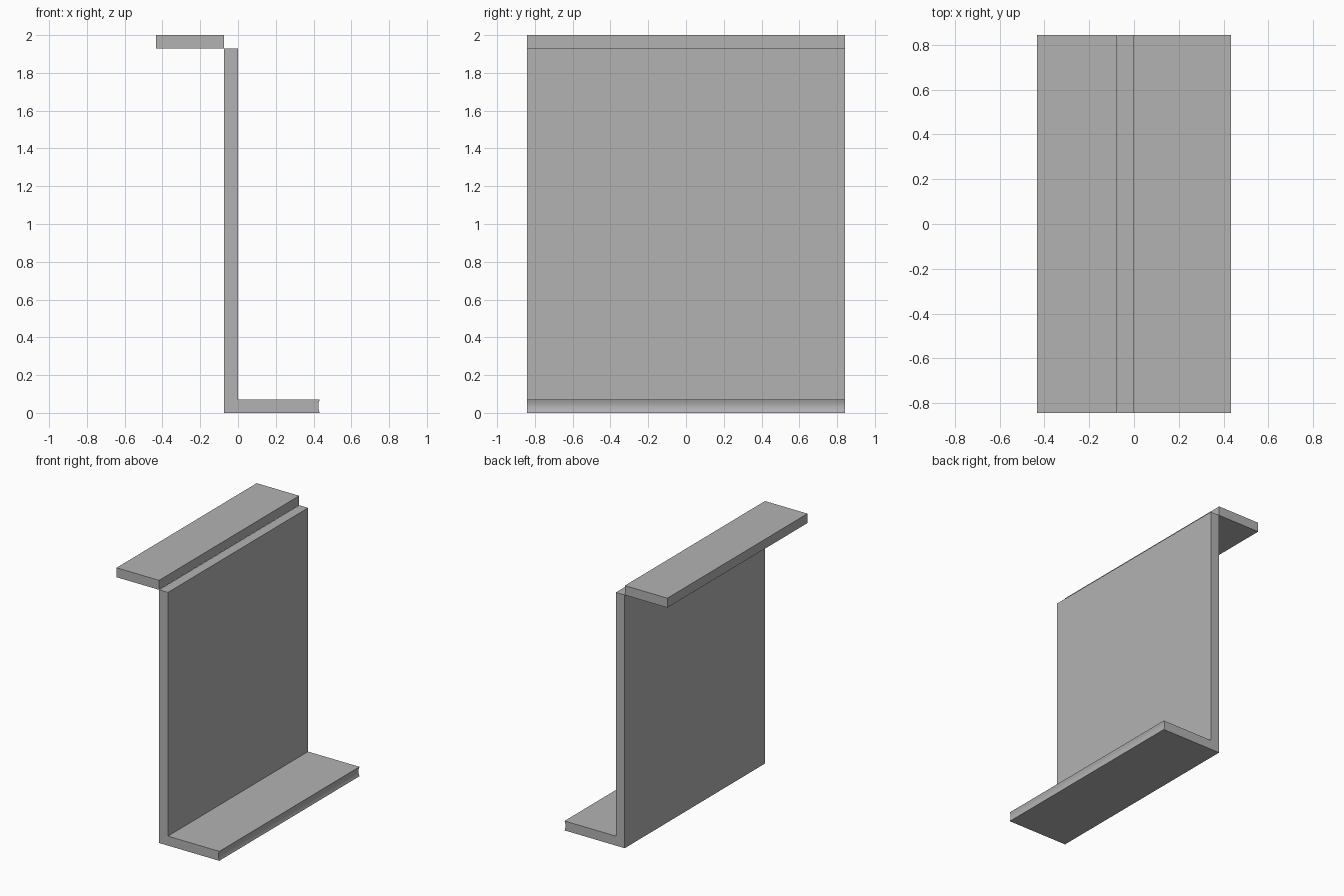
import bpy
import math

cube = bpy.data.objects.get("Cube")
if cube:
    bpy.data.objects.remove(cube, do_unlink=True)

HALF_LENGTH = 0.843
T = 0.072           # plate thickness
HALF_WIDTH = 0.433
TOP = 2.0

grey = bpy.data.materials.new("plain grey")
grey.use_nodes = True
colour = (0.45, 0.45, 0.45, 1)
grey.diffuse_color = colour
grey.node_tree.nodes["Principled BSDF"].inputs["Base Color"].default_value = colour


def extrude_profile(name, profile):
    """Extrude a counter-clockwise (x, z) outline along y."""
    n = len(profile)
    verts = [(x, y, z) for y in (-HALF_LENGTH, HALF_LENGTH) for x, z in profile]
    faces = [tuple(range(n)), tuple(reversed(range(n, 2 * n)))]
    faces += [(i, i + n, (i + 1) % n + n, (i + 1) % n) for i in range(n)]
    mesh = bpy.data.meshes.new(name)
    mesh.from_pydata(verts, [], faces)
    mesh.materials.append(grey)
    obj = bpy.data.objects.new(name, mesh)
    bpy.context.collection.objects.link(obj)
    bpy.ops.object.select_all(action="DESELECT")
    obj.select_set(True)
    bpy.context.view_layer.objects.active = obj
    bpy.ops.object.shade_smooth_by_angle(angle=math.radians(30))
    return obj


# Upright web and lower flange, with a shallow hollow along the flange tip
STEPS = 10
tip = [(HALF_WIDTH - 0.008 * math.sin(math.pi * i / STEPS), T * i / STEPS)
       for i in range(STEPS + 1)]
extrude_profile("web_and_lower_flange",
                [(-T - 0.002, 0)] + tip + [(0, T), (0, TOP - T), (-T - 0.002, TOP - T)])

# Upper flange, meeting the web along its top edge
extrude_profile("upper_flange",
                [(-HALF_WIDTH, TOP - T), (-T - 0.003, TOP - T),
                 (-T - 0.003, TOP), (-HALF_WIDTH, TOP)])
